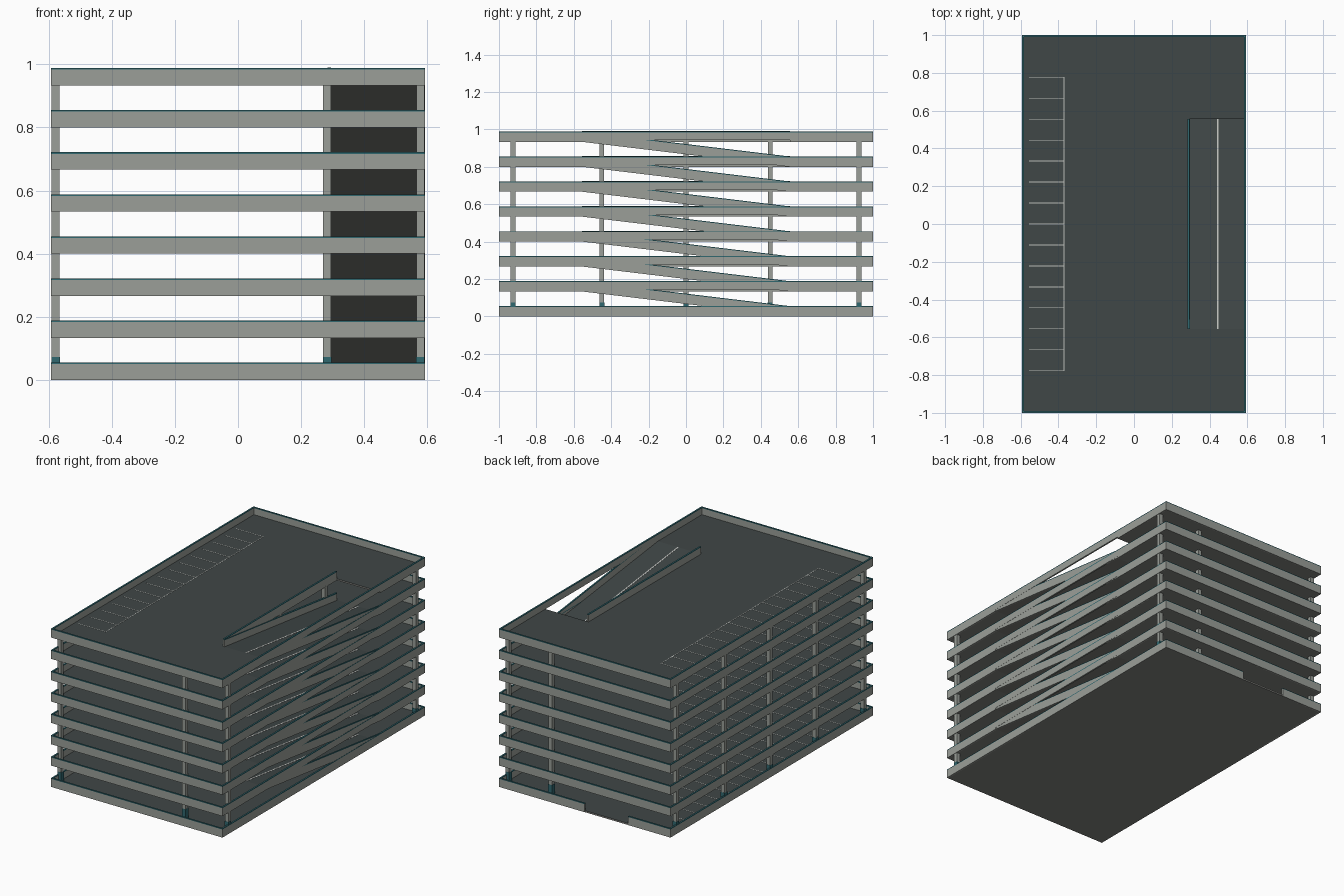
import bpy, bmesh

if "Cube" in bpy.data.objects:
    bpy.data.objects.remove(bpy.data.objects["Cube"])

W, L = 0.593, 1.0            # half width, half length
PITCH, LEVELS = 0.1333, 8
SLAB, BAND, CAP, T = 0.010, 0.055, 0.005, 0.010
RX, RY = 0.288, 0.555        # inner edge and half length of the ramp well


def mat(name, rgb):
    m = bpy.data.materials.new(name)
    m.diffuse_color = (*[((c / 255 + 0.055) / 1.055) ** 2.4 for c in rgb], 1)
    m.use_nodes = True
    m.node_tree.nodes["Principled BSDF"].inputs["Base Color"].default_value = m.diffuse_color
    return m


ASPHALT = mat("dark asphalt", (64, 71, 71))
SOFFIT = mat("slab concrete", (129, 130, 126))
CONCRETE = mat("grey concrete", (155, 159, 153))
TEAL = mat("teal trim", (48, 104, 112))
PAINT = mat("line paint", (195, 197, 193))


class Part:
    """Collects boxes (optionally sheared in z along y) into one object."""

    def __init__(self, name, material, top=None):
        self.name, self.mats, self.bm = name, [material, top or material], bmesh.new()

    def box(self, x0, x1, y0, y1, z0, z1, drop=0.0):
        # drop: how far the +y end is lowered
        v = [self.bm.verts.new((x, y, z - (drop if y == y1 else 0)))
             for x in (x0, x1) for y in (y0, y1) for z in (z0, z1)]
        for f in ((0, 1, 3, 2), (4, 6, 7, 5), (0, 4, 5, 1),
                  (2, 3, 7, 6), (0, 2, 6, 4), (1, 5, 7, 3)):
            self.bm.faces.new([v[i] for i in f])

    def done(self):
        bmesh.ops.recalc_face_normals(self.bm, faces=self.bm.faces)
        self.bm.normal_update()
        for f in self.bm.faces:          # upward faces take the top colour
            f.material_index = int(f.normal.z > 0.5)
        me = bpy.data.meshes.new(self.name)
        self.bm.to_mesh(me)
        self.bm.free()
        for m in self.mats:
            me.materials.append(m)
        bpy.context.collection.objects.link(bpy.data.objects.new(self.name, me))


decks, ramps = Part("floor_decks", SOFFIT, ASPHALT), Part("ramps", SOFFIT, ASPHALT)
walls, caps = Part("parapets", CONCRETE), Part("parapet_caps", TEAL)
columns, bases = Part("columns", CONCRETE), Part("column_bases", TEAL)
lines = Part("parking_lines", PAINT)


def parapet(x0, x1, y0, y1, z, h=BAND, drop=0.0, lift=0.0):
    walls.box(x0, x1, y0, y1, z + lift, z + h - CAP, drop)
    caps.box(x0, x1, y0, y1, z + h - CAP, z + h, drop)


e = 0.001
for k in range(LEVELS):
    z = k * PITCH
    zf = z + SLAB
    # deck with the ramp well left open on the upper floors
    if k == 0:
        decks.box(-W + e, W - e, -L + e, L - e, z, zf)
        parapet(W - T, W, -L, L, z)
    else:
        decks.box(-W + e, RX, -L + e, L - e, z, zf)
        decks.box(RX, W - e, -L + e, -RY, z, zf)
        decks.box(RX, W - e, RY, L - e, z, zf)
        parapet(RX - 0.004, RX + 0.006, -RY, RY, z, BAND + 0.002)
        parapet(W - T, W, -L, -RY, z)
        parapet(W - T, W, -RY, RY, z, lift=SLAB)
        parapet(W - T, W, RY, L, z)
    # outer parapets, with the entrance gap at the back of the ground floor
    parapet(-W, -W + T, -L, L, z)
    parapet(-W + T, W - T, -L, -L + T, z)
    if k == 0:
        parapet(-W + T, -0.30, L - T, L, z)
        parapet(0.0, W - T, L - T, L, z)
    else:
        parapet(-W + T, W - T, L - T, L, z)
    # parking bays
    lines.box(-0.372, -0.368, -0.777, 0.777, zf, zf + 0.001)
    for i in range(15):
        y = (i - 7) * 0.111
        lines.box(-0.557, -0.372, y - 0.002, y + 0.002, zf, zf + 0.001)
    # ramp up to this floor, with side walls and a centre line
    if k:
        ramps.box(RX + 0.006, W - T, -RY, RY, z, zf, PITCH)
        parapet(W - T, W - e, -RY, RY, z, BAND, PITCH)
        parapet(RX - 0.003, RX + 0.009, -RY, RY, z, BAND, PITCH)
        lines.box(0.439, 0.447, -RY, RY, zf, zf + 0.001, PITCH)

# columns with teal bases
ROWS = (-0.925, -0.45, 0.0, 0.45, 0.925)
for x, rows in ((-0.578, ROWS), (0.282, ROWS), (0.578, (ROWS[0], ROWS[-1]))):
    for y in rows:
        r = 0.0125
        columns.box(x - r, x + r, y - r, y + r, SLAB, (LEVELS - 1) * PITCH + 0.005)
        r = 0.0135
        bases.box(x - r, x + r, y - r, y + r, SLAB, 0.073)

for p in (decks, ramps, walls, caps, columns, bases, lines):
    p.done()
